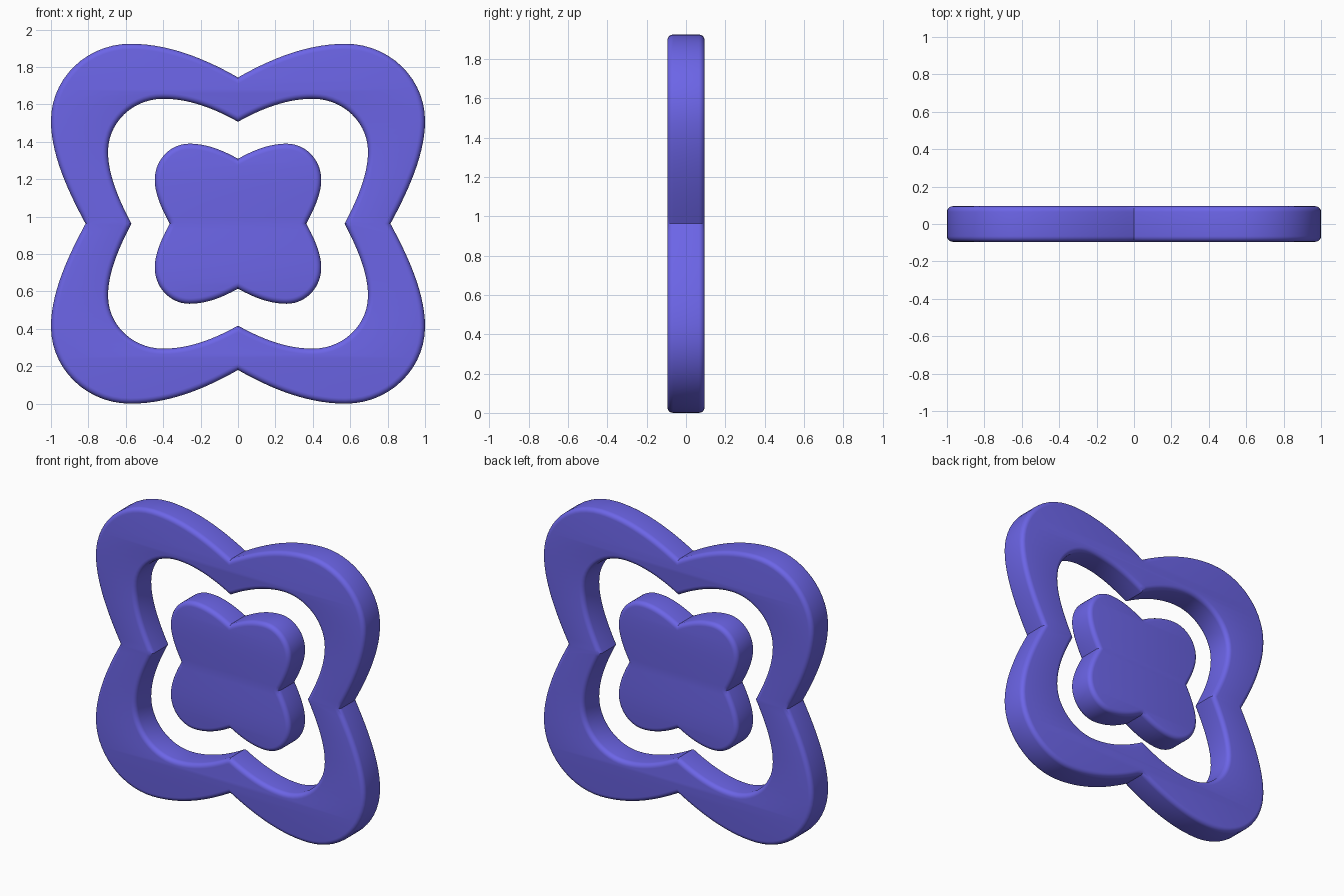
import bpy
import math

if "Cube" in bpy.data.objects:
    bpy.data.objects.remove(bpy.data.objects["Cube"])

CENTER_Z = 0.962
HALF_DEPTH = 0.095
ROUND = 0.03

mat = bpy.data.materials.new("violet")
mat.diffuse_color = (0.15, 0.13, 0.8, 1.0)
mat.use_nodes = True
mat.node_tree.nodes["Principled BSDF"].inputs["Base Color"].default_value = mat.diffuse_color


def outline(cusp_x, cusp_z, side, top):
    """Closed four-lobed outline as (handle_in, point, handle_out) triples."""
    (sx, sz), (tx, tz) = side, top
    k = 0.552
    c = (cusp_x + 0.5 * (sx - cusp_x), 0.31 * sz)
    d = (tx * 0.33, cusp_z + 0.6 * (tz - cusp_z))
    right = ((c[0], -c[1]), (cusp_x, 0), c)
    up = (d, (0, cusp_z), (-d[0], d[1]))
    s = ((sx, sz * 0.67), (sx, sz), (sx, sz + k * (tz - sz)))
    t = ((tx + k * (sx - tx), tz), (tx, tz), (tx * 0.66, tz))

    def flip(p, mx, mz):
        q = [(x * mx, z * mz) for x, z in p]
        return q[::-1] if mx * mz < 0 else q

    return [right, s, t, up,
            flip(t, -1, 1), flip(s, -1, 1), flip(right, -1, 1),
            flip(s, -1, -1), flip(t, -1, -1), flip(up, 1, -1),
            flip(t, 1, -1), flip(s, 1, -1)]


def plate(name, outlines):
    """Filled curve, thickened with rounded rims."""
    cu = bpy.data.curves.new(name, 'CURVE')
    cu.dimensions = '2D'
    cu.fill_mode = 'BOTH'
    cu.resolution_u = 14
    cu.extrude = HALF_DEPTH - ROUND
    cu.bevel_depth = ROUND
    cu.bevel_resolution = 4
    cu.offset = -ROUND
    for pts in outlines:
        sp = cu.splines.new('BEZIER')
        sp.bezier_points.add(len(pts) - 1)
        sp.use_cyclic_u = True
        for bp, (hin, p, hout) in zip(sp.bezier_points, pts):
            bp.handle_left_type = bp.handle_right_type = 'FREE'
            bp.co = (*p, 0)
            bp.handle_left = (*hin, 0)
            bp.handle_right = (*hout, 0)
    ob = bpy.data.objects.new(name, cu)
    bpy.context.collection.objects.link(ob)
    ob.rotation_euler = (math.radians(90), 0, 0)
    ob.location = (0, 0, CENTER_Z)
    bpy.ops.object.select_all(action='DESELECT')
    ob.select_set(True)
    bpy.context.view_layer.objects.active = ob
    bpy.ops.object.convert(target='MESH')
    ob = bpy.context.object
    # weld the fill to the rim so the shading is continuous
    weld = ob.modifiers.new("weld", 'WELD')
    weld.merge_threshold = 0.0002
    bpy.ops.object.modifier_apply(modifier="weld")
    bpy.ops.object.shade_smooth_by_angle(angle=math.radians(35))
    ob.data.materials.clear()
    ob.data.materials.append(mat)


# outer four-lobed ring
plate("outer_ring", [outline(0.815, 0.782, (1.0, 0.55), (0.575, 0.962)),
                     outline(0.57, 0.545, (0.695, 0.385), (0.4, 0.668))])
# solid four-lobed centre
plate("center_flower", [outline(0.365, 0.347, (0.445, 0.235), (0.26, 0.428))])
